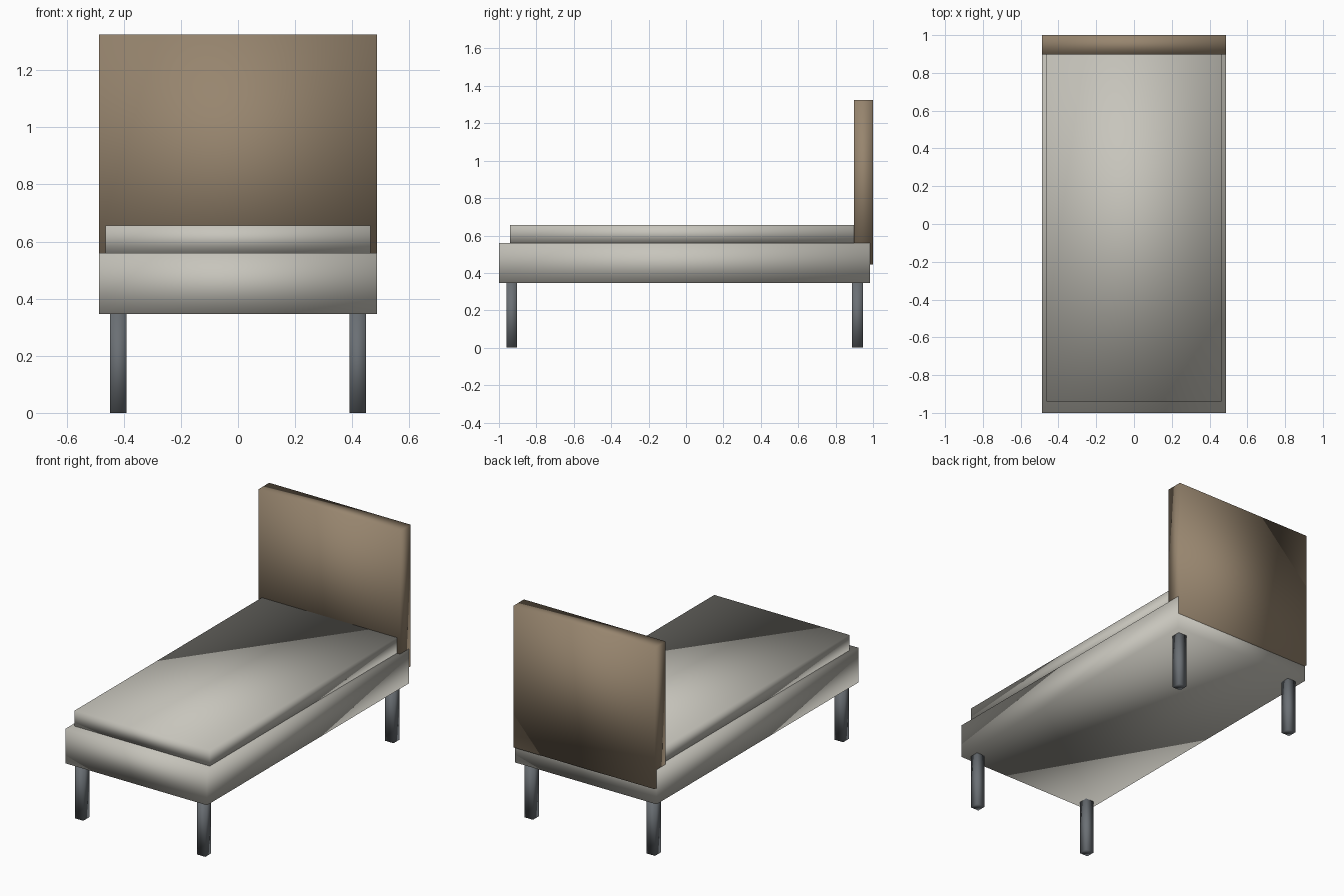
import bpy
import bmesh
from mathutils import Vector

if "Cube" in bpy.data.objects:
    bpy.data.objects.remove(bpy.data.objects["Cube"], do_unlink=True)


def material(name, r, g, b):
    mat = bpy.data.materials.new(name)
    mat.use_nodes = True
    mat.diffuse_color = (r, g, b, 1)
    mat.node_tree.nodes["Principled BSDF"].inputs["Base Color"].default_value = (r, g, b, 1)
    return mat


def box(name, low, high, mat):
    """Softly shaded box spanning two opposite corners."""
    low, high = Vector(low), Vector(high)
    bm = bmesh.new()
    bmesh.ops.create_cube(bm, size=1)
    bmesh.ops.scale(bm, vec=high - low, verts=bm.verts)
    for face in bm.faces:
        face.smooth = True
    mesh = bpy.data.meshes.new(name)
    bm.to_mesh(mesh)
    bm.free()
    mesh.materials.append(mat)
    obj = bpy.data.objects.new(name, mesh)
    obj.location = (low + high) / 2
    bpy.context.collection.objects.link(obj)
    return obj


fabric = material("pale grey fabric", 0.57, 0.555, 0.50)
wood = material("brown headboard", 0.31, 0.235, 0.157)
metal = material("dark grey metal", 0.145, 0.16, 0.175)

# Upholstered base and mattress
box("bed_base", (-0.487, -1.0, 0.346), (0.487, 0.985, 0.56), fabric)
box("mattress", (-0.464, -0.94, 0.56), (0.464, 0.91, 0.657), fabric)

# Headboard, a hair narrower than the base where they overlap
box("headboard", (-0.486, 0.897, 0.445), (0.486, 1.0, 1.325), wood)

# Four square legs
leg = 0.029
for side, x in (("left", 0.419), ("right", -0.419)):
    for end, y in (("front", -0.932), ("back", 0.916)):
        box(f"{end}_{side}_leg", (x - leg, y - leg, 0), (x + leg, y + leg, 0.346), metal)
